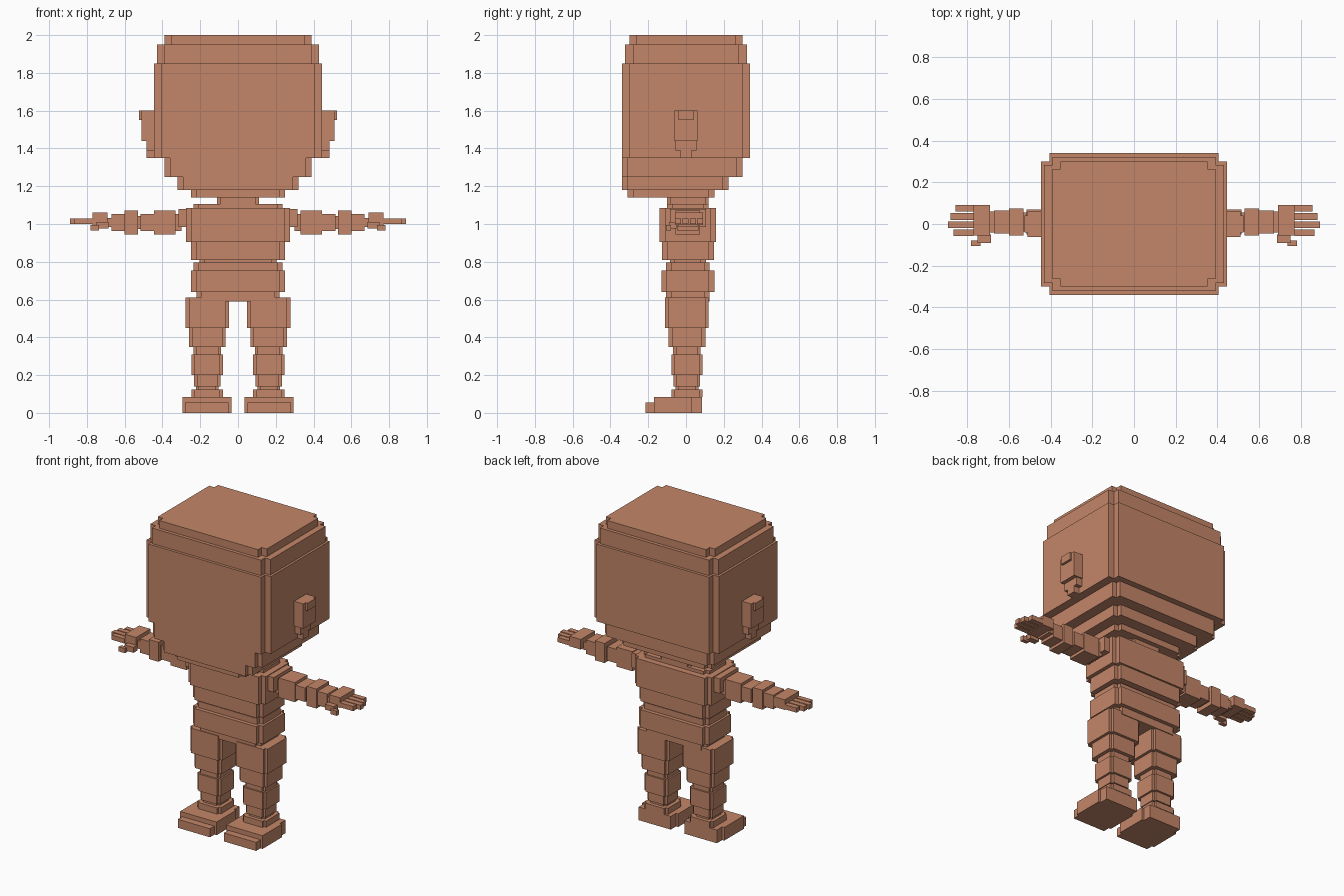
import bpy
import bmesh

default_cube = bpy.data.objects.get("Cube")
if default_cube:
    bpy.data.objects.remove(default_cube, do_unlink=True)

skin = bpy.data.materials.new("warm clay skin")
skin.use_nodes = True
skin.diffuse_color = (.55, .24, .14, 1)
principled = skin.node_tree.nodes["Principled BSDF"]
principled.inputs["Base Color"].default_value = skin.diffuse_color


def add_block(bm, x_range, y_range, z_range, notch=0):
    """Add an upright block, optionally with a square notch in each corner."""
    left, right = x_range
    front, back = y_range
    bottom, top = z_range
    outline = []
    corners = [(left, front), (right, front), (right, back), (left, back)]
    for index, (x, y) in enumerate(corners):
        inner_x = x + notch if x == left else x - notch
        inner_y = y + notch if y == front else y - notch
        steps = [(x, inner_y), (inner_x, inner_y), (inner_x, y)]
        if not notch:
            steps = [(x, y)]
        # Every second corner is walked the other way round
        outline += steps[::-1] if index % 2 else steps
    face = bm.faces.new([bm.verts.new((x, y, bottom)) for x, y in outline])
    extruded = bmesh.ops.extrude_face_region(
        bm, geom=[face], use_keep_orig=True)
    raised = [item for item in extruded["geom"]
              if isinstance(item, bmesh.types.BMVert)]
    bmesh.ops.translate(bm, verts=raised, vec=(0, 0, top - bottom))


def around(centre, half_size):
    """Return the range that reaches half_size to each side of centre."""
    return centre - half_size, centre + half_size


def add_stack(bm, bottom, tiers, centre_x=0, centre_y=0):
    """Pile notched tiers of (half width, half depth, height) upwards."""
    for half_width, half_depth, height in tiers:
        top = bottom + height
        notch = .01 + .07 * half_width
        add_block(bm, around(centre_x, half_width),
                  around(centre_y, half_depth), (bottom, top), notch)
        bottom = top


def finish(bm, name, mirrored=False):
    """Turn the blocks into an object, with a twin across x if mirrored."""
    bmesh.ops.recalc_face_normals(bm, faces=bm.faces)
    mesh = bpy.data.meshes.new(name)
    bm.to_mesh(mesh)
    bm.free()
    mesh.materials.append(skin)
    part = bpy.data.objects.new(name, mesh)
    bpy.context.collection.objects.link(part)
    if mirrored:
        modifier = part.modifiers.new("Opposite side", "MIRROR")
        modifier.use_mirror_merge = False


# Skull tapering towards the crown
skull = bmesh.new()
add_stack(skull, 1.35, [(.445, .34, .5), (.43, .322, .1), (.39, .3, .05)])
finish(skull, "skull")

# Jaw stepping inwards and forwards as it goes down
jaw = bmesh.new()
jaw_top = 1.35
half_width, back = .39, .3
for height, front in ((.1, -.34), (.07, -.34), (.04, -.31)):
    add_block(jaw, around(0, half_width), (front, back),
              (jaw_top - height, jaw_top), notch=.03)
    jaw_top -= height
    half_width -= .07
    back -= .075
finish(jaw, "jaw")

# Ears with a small raised rim on top
ears = bmesh.new()
ear_bottom = 1.35
for reach, half_depth, height in (
        (.485, .03, .04), (.485, .055, .05), (.51, .062, .16)):
    ear_top = ear_bottom + height
    add_block(ears, (.43, reach), around(0, half_depth),
              (ear_bottom, ear_top))
    ear_bottom = ear_top
add_block(ears, (.51, .525), around(0, .04), (1.55, ear_top))
finish(ears, "ears", mirrored=True)

# Hips up to the waist
hips = bmesh.new()
add_stack(hips, .59, [
    (.22, .115, .05),
    (.25, .14, .115),
    (.235, .115, .04),
    (.205, .095, .015),
], centre_y=.01)
finish(hips, "hips")

# Chest, collar and neck
chest = bmesh.new()
add_stack(chest, .81, [
    (.25, .138, .095),
    (.275, .15, .18),
    (.235, .11, .02),
    (.11, .11, .04),
], centre_y=.01)
finish(chest, "chest_and_neck")

# Legs from ankle to thigh, as deep as they are wide
legs = bmesh.new()
leg_tiers = ((.083, .04), (.06, .015), (.07, .06), (.083, .11),
             (.073, .04), (.097, .1), (.115, .16))
add_stack(legs, .085, [(half, half, height) for half, height in leg_tiers],
          centre_x=.162, centre_y=.005)
finish(legs, "legs", mirrored=True)

# Feet with a lower toe and a narrower heel
feet = bmesh.new()
sole = around(.165, .13)
narrow = around(.165, .115)
add_block(feet, sole, (-.17, .03), (0, .085))
add_block(feet, narrow, (-.215, -.17), (0, .055))
add_block(feet, narrow, (.03, .085), (0, .085))
finish(feet, "feet", mirrored=True)

# Shoulders and arms, built outwards as (length, half depth, half height)
arms = bmesh.new()
add_block(arms, (.25, .315), around(.01, .095), (.985, 1.08))
inner = .3
for length, half_depth, half_height in (
        (.03, .055, .045),
        (.115, .065, .063),
        (.07, .06, .045),
        (.015, .045, .035),
        (.07, .065, .063),
        (.07, .055, .045),
        (.03, .05, .025)):
    outer = inner + length
    add_block(arms, (inner, outer), around(.01, half_depth),
              around(1.008, half_height))
    inner = outer
finish(arms, "arms", mirrored=True)

# Hands with a two-part thumb and four fingers
hands = bmesh.new()
add_block(hands, (.69, .77), around(.017, .073), (.995, 1.06))
add_block(hands, (.685, .75), (-.09, -.05), (.975, 1.01))
add_block(hands, (.735, .78), (-.105, -.08), (.965, .995))
for index, finger_tip in enumerate((.865, .89, .88, .855)):
    finger_y = -.042 + index * .039
    add_block(hands, (.77, finger_tip), around(finger_y, .016),
              (1, 1.03))
finish(hands, "hands", mirrored=True)
